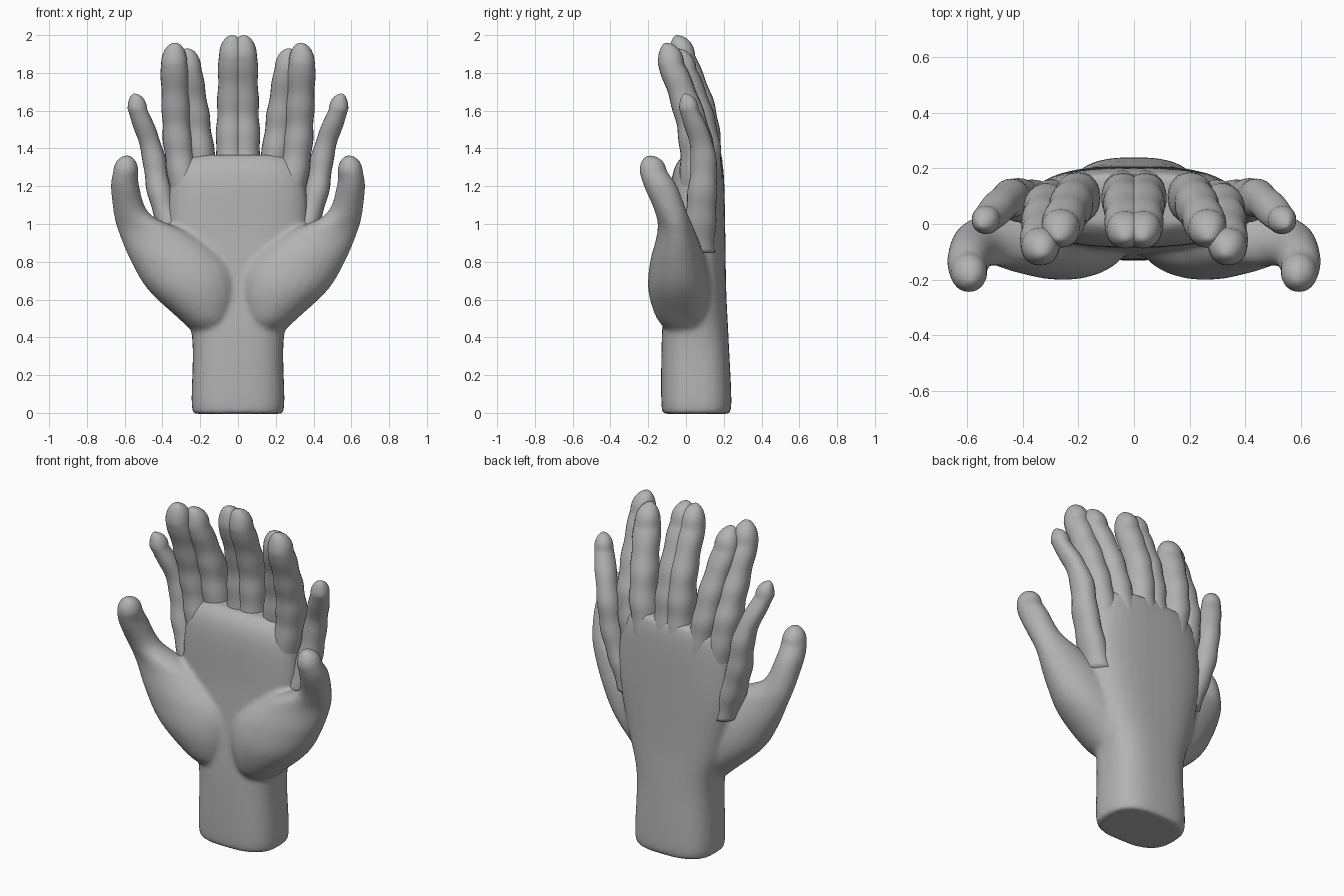
import bpy, bmesh, math
from mathutils import Vector

if "Cube" in bpy.data.objects:
    bpy.data.objects.remove(bpy.data.objects["Cube"])

skin = bpy.data.materials.new("plain_grey")
skin.diffuse_color = (0.45, 0.45, 0.45, 1)
skin.use_nodes = True
skin.node_tree.nodes["Principled BSDF"].inputs["Base Color"].default_value = skin.diffuse_color


def spline(rows, steps):
    """Smoothly interpolate a list of rows."""
    pts = [Vector(r) for r in rows]
    out = []
    for i in range(len(pts) - 1):
        a, b, c, d = pts[max(i - 1, 0)], pts[i], pts[i + 1], pts[min(i + 2, len(pts) - 1)]
        for k in range(steps):
            t = k / steps
            out.append(0.5 * (2 * b + (c - a) * t + (2 * a - 5 * b + 4 * c - d) * t * t
                              + (3 * b - a - 3 * c + d) * t ** 3))
    return out + [pts[-1]]


def loft(bm, secs, n=2.0, tip=None, sides=24, flip=1):
    """Loft sections of (z, x, y, rx, ry); tip = (z, x, y) closes with a dome."""
    secs = list(secs)
    if tip:
        z, x, y, rx, ry = secs[-1]
        for k in range(1, 7):
            s, c = math.sin(math.radians(k * 14)), math.cos(math.radians(k * 14))
            secs.append((z + (tip[0] - z) * s, x + (tip[1] - x) * (1 - c),
                         y + (tip[2] - y) * (1 - c), rx * c, ry * c))
    rings = []
    for z, x, y, rx, ry in secs:
        ring = []
        for k in range(sides):
            a = 2 * math.pi * k / sides
            c, s = math.cos(a), math.sin(a)
            px = math.copysign(abs(c) ** (2 / n), c) * rx
            py = math.copysign(abs(s) ** (2 / n), s) * ry
            ring.append(bm.verts.new((flip * (x + px), y + py, z)))
        rings.append(ring)
    faces = [bm.faces.new(rings[0]), bm.faces.new(rings[-1])]
    for r, q in zip(rings, rings[1:]):
        for k in range(sides):
            j = (k + 1) % sides
            faces.append(bm.faces.new((r[k], r[j], q[j], q[k])))
    bmesh.ops.recalc_face_normals(bm, faces=faces)


def finish(name, bm):
    me = bpy.data.meshes.new(name)
    bm.to_mesh(me)
    bm.free()
    me.materials.append(skin)
    for p in me.polygons:
        p.use_smooth = True
    ob = bpy.data.objects.new(name, me)
    bpy.context.collection.objects.link(ob)
    return ob


# Palm and wrist: height, half width, front y, back y
palm = [(-.005, .215, -.105, .21), (.04, .245, -.13, .24), (.4, .243, -.128, .225),
        (.65, .31, -.11, .213), (.95, .37, -.09, .208), (1.2, .36, -.08, .203),
        (1.31, .32, -.055, .195), (1.365, .25, -.01, .18)]
bm = bmesh.new()
loft(bm, [(z, 0, (f + b) / 2, w, (b - f) / 2) for z, w, f, b in spline(palm, 6)],
     n=2.7, sides=40)

# Thumbs with their palm mounds, one on each side: z, x, y, rx, ry
thumb = [(.42, .14, .02, .09, .10), (.5, .17, -.015, .145, .14), (.65, .24, -.035, .235, .165),
         (.8, .31, -.042, .256, .148), (.95, .44, -.05, .19, .103),
         (1.05, .56, -.075, .097, .085), (1.2, .598, -.135, .075, .088),
         (1.28, .594, -.175, .067, .073)]
for side in (1, -1):
    loft(bm, spline(thumb, 5), tip=(1.365, .585, -.195), flip=side)
hand = finish("palm_wrist_and_thumbs", bm)
remesh = hand.modifiers.new("blend", 'REMESH')
remesh.mode = 'VOXEL'
remesh.voxel_size = 0.014
remesh.use_smooth_shade = True
soft = hand.modifiers.new("soften", 'SMOOTH')
soft.factor = 0.5
soft.iterations = 5


def finger(name, r0, r1, tip, path):
    """Tapered finger along a path of (z, x, y) with evenly spaced joint creases."""
    secs = []
    pts = spline(path, 10)
    for i, (z, x, y) in enumerate(pts):
        t = i / (len(pts) - 1)
        crease = 1 - 0.035 * math.cos(2 * math.pi * (z - tip[0] + 0.26) / 0.17)
        r = (r0 + (r1 - r0) * t) * crease
        secs.append((z, x, y, r, r * (1.25 - 0.25 * t)))
    bm = bmesh.new()
    loft(bm, secs, n=2.15, tip=tip)
    ob = finish(name, bm)
    ob.modifiers.new("both_sides", 'MIRROR').use_mirror_merge = False


finger("middle_fingers", .081, .070, (2.0, .03, -.05),
       [(1.0, .03, .1), (1.37, .04, .098), (1.62, .036, .075), (1.89, .032, -.02)])
finger("inner_fingers", .081, .072, (1.93, .27, -.05),
       [(1.0, .13, .09), (1.37, .2, .095), (1.6, .23, .06), (1.82, .264, -.015)])
finger("outer_fingers", .083, .071, (1.96, .33, -.105),
       [(1.0, .25, .06), (1.37, .31, .06), (1.6, .328, .012), (1.85, .338, -.08)])
finger("little_fingers", .073, .053, (1.69, .55, -.005),
       [(.85, .31, .06), (1.15, .41, .085), (1.39, .455, .088), (1.61, .533, .015)])
